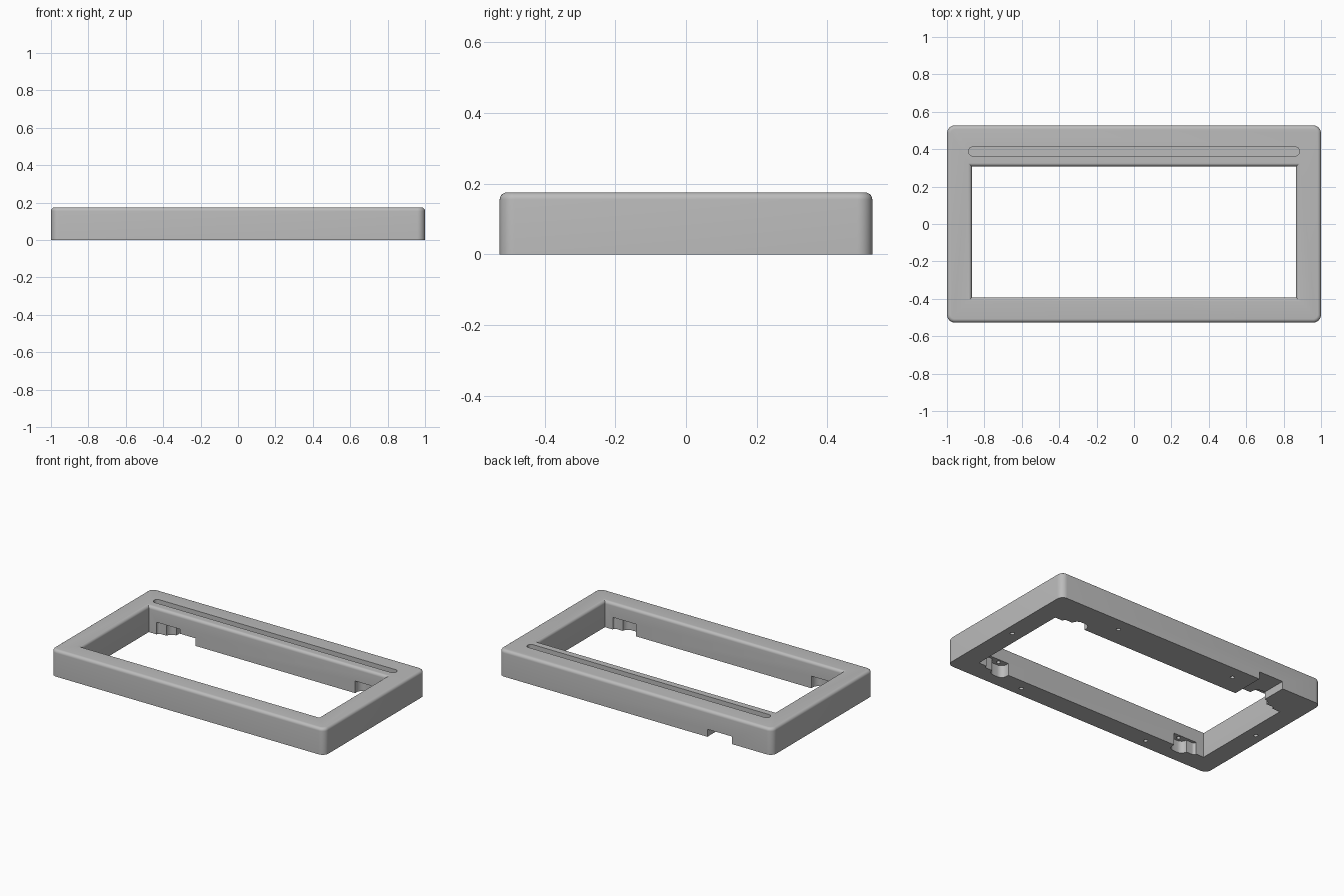
import bpy
import bmesh
import math

cube = bpy.data.objects.get("Cube")
if cube:
    bpy.data.objects.remove(cube, do_unlink=True)

H = 0.175        # frame height
FILLET = 0.02    # rounding of the upper edges
HOLE_Z = 0.08    # ceiling of the corner pockets


def rounded_rect(x0, x1, y0, y1, r=0.0, seg=8):
    """Counter-clockwise outline, with round corners when r is above zero."""
    if r <= 0:
        return [(x0, y0), (x1, y0), (x1, y1), (x0, y1)]
    centres = [(x1 - r, y1 - r), (x0 + r, y1 - r), (x0 + r, y0 + r), (x1 - r, y0 + r)]
    pts = []
    for quarter, (cx, cy) in enumerate(centres):
        for i in range(seg + 1):
            a = math.pi / 2 * (quarter + i / seg)
            pts.append((cx + r * math.cos(a), cy + r * math.sin(a)))
    return pts


def loft(name, sections):
    """Closed solid through a stack of (outline, z) sections."""
    bm = bmesh.new()
    rings = [[bm.verts.new((x, y, z)) for x, y in pts] for pts, z in sections]
    for low, high in zip(rings, rings[1:]):
        for i in range(len(low)):
            j = (i + 1) % len(low)
            bm.faces.new((low[i], low[j], high[j], high[i]))
    bm.faces.new(rings[0][::-1])
    bm.faces.new(rings[-1])
    bmesh.ops.remove_doubles(bm, verts=bm.verts, dist=1e-5)
    bmesh.ops.recalc_face_normals(bm, faces=bm.faces)
    mesh = bpy.data.meshes.new(name)
    bm.to_mesh(mesh)
    bm.free()
    obj = bpy.data.objects.new(name, mesh)
    bpy.context.collection.objects.link(obj)
    return obj


def prism(name, outline, z0, z1):
    return loft(name, [(outline, z0), (outline, z1)])


def fillet_steps(n=6):
    """Pairs of (side offset, height) along a quarter round."""
    for i in range(n + 1):
        a = math.pi / 2 * i / n
        yield FILLET * (1 - math.cos(a)), H - FILLET + FILLET * math.sin(a)


# Frame body: rounded corners and a rounded upper edge
X, Y, R = 1.0, 0.527, 0.042
body = [(rounded_rect(-X, X, -Y, Y, R), 0)]
for d, z in fillet_steps():
    body.append((rounded_rect(-X + d, X - d, -Y + d, Y - d, R - d), z))
frame = loft("frame", body)

# Window opening, flared at the top to leave a rounded inner edge
WX, WY0, WY1 = 0.867, -0.393, 0.308
window = [(rounded_rect(-WX, WX, WY0, WY1), -0.1)]
for d, z in fillet_steps():
    window.append((rounded_rect(-WX - d, WX + d, WY0 - d, WY1 + d), z))
window.append((window[-1][0], H + 0.1))
cutters = [loft("window_cutter", window)]

# Long slot in the top
cutters.append(prism("slot_cutter", rounded_rect(-0.885, 0.885, 0.364, 0.412, 0.0235), H - 0.05, H + 0.1))

# Cable notch through the back wall
cutters.append(prism("notch_cutter", rounded_rect(-0.705, -0.525, 0.2, 0.7), -0.1, 0.05))


def screw_hole(x, y, top):
    r = 0.013
    cutters.append(prism("hole_cutter", rounded_rect(x - r, x + r, y - r, y + r, r, 4), -0.1, top))


# Screw pockets in the front and back walls, each with a side relief
for sx in (-1, 1):
    for wall, sy in ((WY0, -1), (WY1, 1)):
        for a, b, depth, r in ((0.64, 0.75, 0.055, 0.04), (0.7, 0.81, 0.018, 0.017)):
            xs = sorted((sx * a, sx * b))
            ys = sorted((wall - sy * 0.1, wall + sy * depth))
            cutters.append(prism("pocket_cutter", rounded_rect(*xs, *ys, r), -0.1, HOLE_Z))
        screw_hole(sx * 0.695, wall + sy * 0.026, HOLE_Z + 0.03)

# Small screw holes in the underside
for x, y in ((0.94, 0), (-0.94, 0), (0.48, -0.465), (-0.48, -0.465), (0.49, 0.44), (-0.39, 0.44)):
    screw_hole(x, y, 0.05)

# Cut everything out of the frame
bpy.ops.object.select_all(action="DESELECT")
frame.select_set(True)
bpy.context.view_layer.objects.active = frame
for cutter in cutters:
    cutter.hide_render = True
    mod = frame.modifiers.new("cut", "BOOLEAN")
    mod.operation = "DIFFERENCE"
    mod.solver = "EXACT"
    mod.object = cutter
    bpy.ops.object.modifier_apply(modifier=mod.name)
    bpy.data.objects.remove(cutter, do_unlink=True)

# Plain grey finish
grey = bpy.data.materials.new("plain_grey")
grey.use_nodes = True
colour = (0.5, 0.5, 0.5, 1)
grey.diffuse_color = colour
grey.node_tree.nodes["Principled BSDF"].inputs["Base Color"].default_value = colour
frame.data.materials.clear()
frame.data.materials.append(grey)
bpy.ops.object.shade_smooth_by_angle(angle=math.radians(30))
